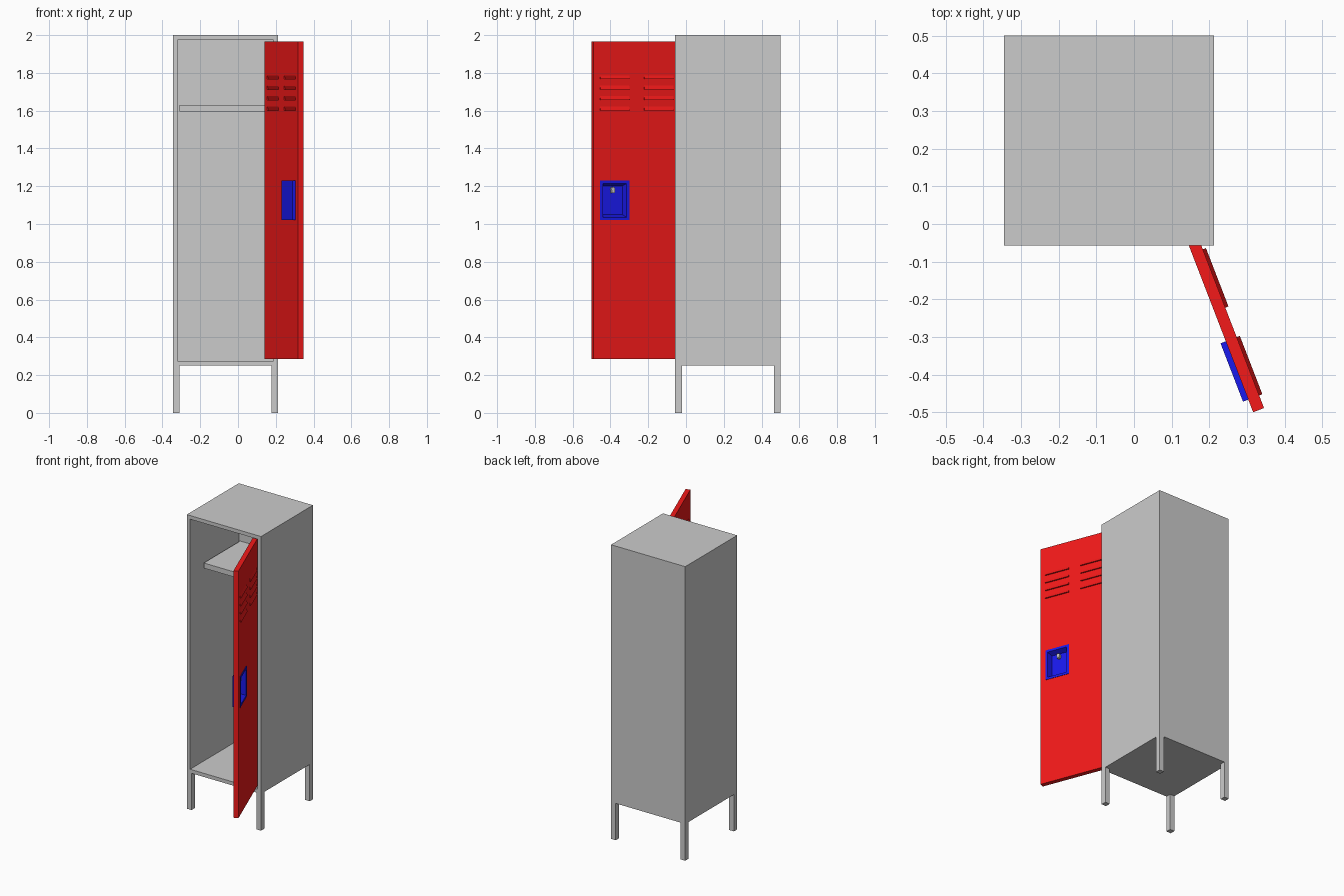
import bpy, bmesh, math
from mathutils import Matrix, Vector

if "Cube" in bpy.data.objects:
    bpy.data.objects.remove(bpy.data.objects["Cube"])

T = 0.035                                   # sheet thickness of the cabinet
DOOR_W, DOOR_T = 0.488, 0.031
# Door frame: local x runs away from the hinge, local y points out of the front face
DOOR = Matrix.Translation((0.141, -0.045, 0)) @ Matrix.Rotation(math.radians(-68.9), 4, 'Z')


def material(name, rgb):
    m = bpy.data.materials.new(name)
    m.diffuse_color = (*rgb, 1)
    m.use_nodes = True
    m.node_tree.nodes["Principled BSDF"].inputs["Base Color"].default_value = m.diffuse_color
    return m


RED = material("red_paint", (0.9, 0.01, 0.01))
BLUE = material("blue_plastic", (0.01, 0.01, 0.85))


def add_box(bm, lo, hi):
    lo, hi = Vector(lo), Vector(hi)
    mat = Matrix.Translation((lo + hi) / 2) @ Matrix.Diagonal((*(hi - lo), 1))
    bmesh.ops.create_cube(bm, size=1, matrix=mat)


def add_prism(bm, profile, x0, x1):
    """Extrude a (y, z) profile along x."""
    f = bm.faces.new([bm.verts.new((x0, y, z)) for y, z in profile])
    r = bmesh.ops.extrude_face_region(bm, geom=[f])
    vs = [v for v in r["geom"] if isinstance(v, bmesh.types.BMVert)]
    bmesh.ops.translate(bm, verts=vs, vec=(x1 - x0, 0, 0))


def hollow(bm, side, rim, depth, taper=1.0):
    """Inset the face pointing to side (+1/-1 on y) and push it inwards."""
    bm.normal_update()
    face = next(f for f in bm.faces if f.normal.y * side > 0.9)
    bmesh.ops.inset_region(bm, faces=[face], thickness=rim)
    face = bmesh.ops.extrude_discrete_faces(bm, faces=[face])["faces"][0]
    c = face.calc_center_median()
    for v in face.verts:
        v.co = c + (v.co - c) * taper + Vector((0, -side * depth, 0))
    bmesh.ops.remove_doubles(bm, verts=bm.verts, dist=1e-5)


def finish(bm, name, mat=None, matrix=None):
    bmesh.ops.recalc_face_normals(bm, faces=bm.faces)
    me = bpy.data.meshes.new(name)
    bm.to_mesh(me)
    bm.free()
    ob = bpy.data.objects.new(name, me)
    bpy.context.collection.objects.link(ob)
    if mat:
        me.materials.append(mat)
    if matrix:
        ob.matrix_world = matrix
    return ob


# Cabinet shell, open at the front
X0, X1, Y0, Y1 = -0.345, 0.213, -0.057, 0.501
bm = bmesh.new()
add_box(bm, (X0, Y0, 0.25), (X1, Y1, 2.0))
hollow(bm, -1, T, Y1 - Y0 - T)
finish(bm, "cabinet")

# Four square legs
for sx, x in (("left", X0), ("right", X1 - T)):
    for sy, y in (("front", Y0), ("back", Y1 - T)):
        bm = bmesh.new()
        add_box(bm, (x, y, 0), (x + T, y + T, 0.25))
        finish(bm, f"{sy}_{sx}_leg")

# Hat shelf, set back from the opening
bm = bmesh.new()
add_box(bm, (X0 + T, 0.075, 1.595), (X1 - T, Y1 - T, 1.63))
finish(bm, "shelf")

# Door slab
bm = bmesh.new()
add_box(bm, (0, 0, 0.285), (DOOR_W, DOOR_T, 1.965))
door = finish(bm, "door", RED, DOOR)

# Louvres: hoods on the outside, matching dents on the inside
hoods, cut = bmesh.new(), bmesh.new()
for u0, u1 in ((0.036, 0.202), (0.286, 0.452)):
    for i in range(4):
        z = 1.602 + i * 0.055
        add_prism(hoods, [(DOOR_T, z), (DOOR_T + 0.009, z), (DOOR_T, z + 0.02)], u0, u1)
        add_prism(cut, [(-0.001, z), (0.009, z), (-0.001, z + 0.022)], u0, u1)
finish(hoods, "louvre_hoods", RED, DOOR)

# Opening in the door for the handle cup
U0, U1, Z0, Z1 = 0.286, 0.452, 1.02, 1.23
add_box(cut, (U0 + 0.001, -0.05, Z0 + 0.001), (U1 - 0.001, 0.08, Z1 - 0.001))
cutter = finish(cut, "door_cutter", None, DOOR)
cutter.hide_render = True
cutter.hide_set(True)
mod = door.modifiers.new("openings", 'BOOLEAN')
mod.operation, mod.solver, mod.object = 'DIFFERENCE', 'EXACT', cutter

# Recessed handle cup through the door
bm = bmesh.new()
add_box(bm, (U0, -0.015, Z0), (U1, DOOR_T + 0.003, Z1))
hollow(bm, 1, 0.022, 0.036, 0.85)
finish(bm, "handle_cup", BLUE, DOOR)

# Latch lever with rounded top, inside the cup
bm = bmesh.new()
uc, zc, r = 0.371, 1.185, 0.010
arc = [(uc + r * math.cos(a), zc + r * math.sin(a))
       for a in (math.pi * k / 8 for k in range(9))]
outline = arc + [(uc - 0.007, 1.163), (uc + 0.007, 1.163)]
f = bm.faces.new([bm.verts.new((x, -0.003, z)) for x, z in outline])
ext = bmesh.ops.extrude_face_region(bm, geom=[f])["geom"]
bmesh.ops.translate(bm, verts=[v for v in ext if isinstance(v, bmesh.types.BMVert)],
                    vec=(0, 0.022, 0))
finish(bm, "latch_lever", None, DOOR)
